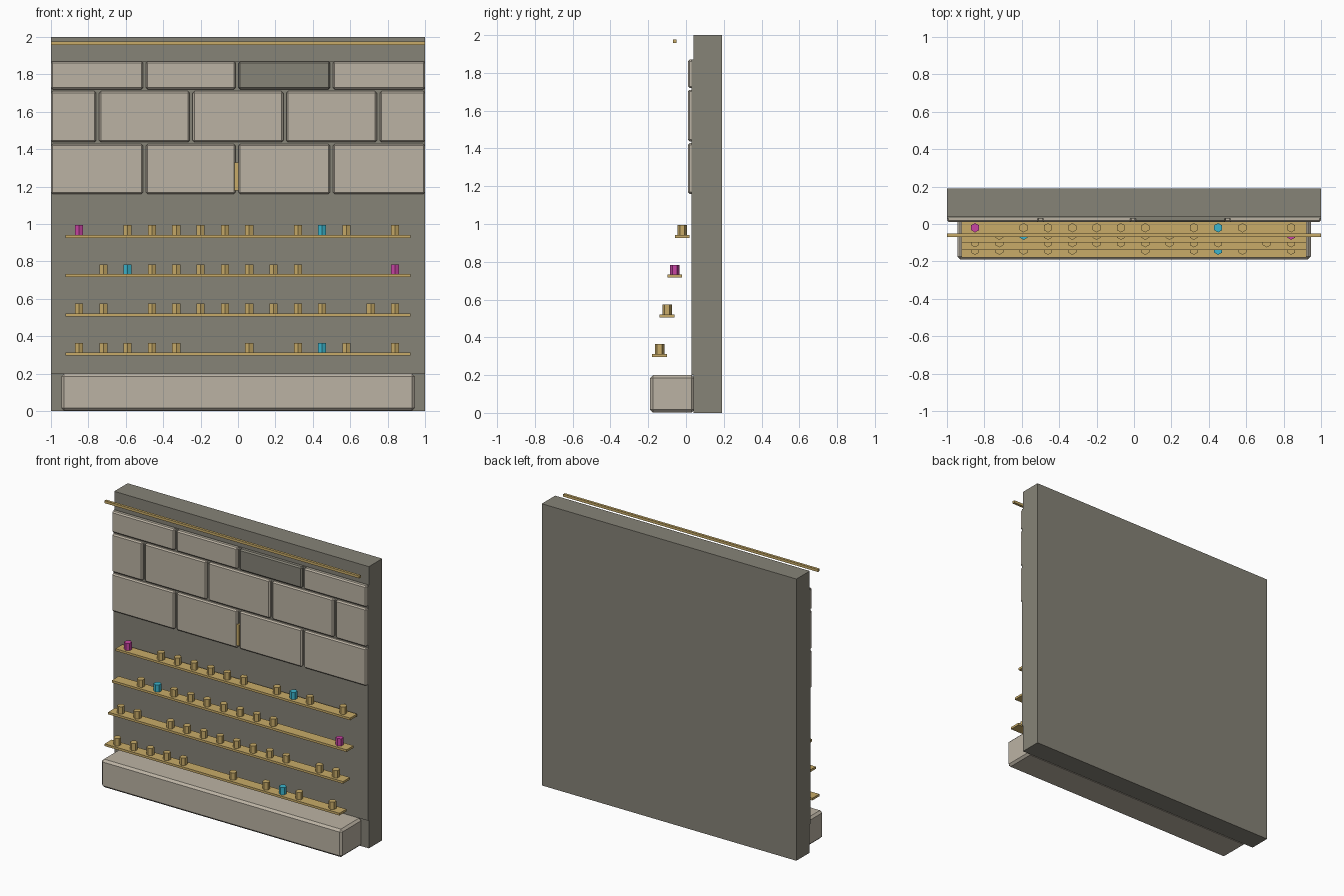
import bpy
import math

if "Cube" in bpy.data.objects:
    bpy.data.objects.remove(bpy.data.objects["Cube"])


def material(name, rgb):
    m = bpy.data.materials.new(name)
    m.diffuse_color = (*rgb, 1)
    m.use_nodes = True
    m.node_tree.nodes["Principled BSDF"].inputs["Base Color"].default_value = m.diffuse_color
    return m


MORTAR = material("dark stone", (0.24, 0.228, 0.185))
STONE = material("light stone", (0.50, 0.45, 0.37))
WOOD = material("wood", (0.58, 0.41, 0.14))
MAGENTA = material("magenta", (0.58, 0.06, 0.37))
CYAN = material("cyan", (0.045, 0.46, 0.61))


def box(name, x, y, z, mat, bevel=0):
    """Box from (min, max) ranges, with an optional chamfer."""
    bpy.ops.mesh.primitive_cube_add(size=1, location=[(a + b) / 2 for a, b in (x, y, z)])
    o = bpy.context.object
    o.name = name
    o.scale = [b - a for a, b in (x, y, z)]
    bpy.ops.object.transform_apply(location=False, rotation=False, scale=True)
    o.data.materials.append(mat)
    if bevel:
        mod = o.modifiers.new("chamfer", 'BEVEL')
        mod.width = bevel
        mod.segments = 1
    return o


def peg(name, x, y, z, mat):
    """Six-sided peg standing on a shelf, corners pointing front and back."""
    bpy.ops.mesh.primitive_cylinder_add(vertices=6, radius=0.025, depth=0.052,
                                        location=(x, y, z + 0.026))
    o = bpy.context.object
    o.name = name
    o.data.materials.append(mat)


# Wall slab, the raised panel behind the stones, and the plinth
box("wall", (-1, 1), (0.04, 0.19), (0, 2), MORTAR)
box("wall_panel", (-1, 1), (0.03, 0.045), (0.2, 1.87), MORTAR)
box("plinth", (-0.945, 0.945), (-0.19, 0.045), (0.002, 0.2), STONE, 0.015)

# Courses of chamfered stone blocks: (bottom, top, joint positions)
courses = [
    (1.16, 1.428, [-1, -0.5, -0.005, 0.5, 1]),
    (1.438, 1.71, [-1, -0.75, -0.25, 0.25, 0.75, 1]),
    (1.72, 1.87, [-1, -0.5, -0.005, 0.5, 1]),
]
for r, (z0, z1, joints) in enumerate(courses):
    for i, (a, b) in enumerate(zip(joints, joints[1:])):
        x0 = a if a == -1 else a + 0.008
        x1 = b if b == 1 else b - 0.008
        dark = r == 2 and i == 2
        box(f"stone_block_{r}_{i}", (x0, x1), (0.01, 0.04), (z0, z1),
            MORTAR if dark else STONE, 0.009)

# Thin wooden wedge in the lower middle joint, and the rail at the top
box("joint_wedge", (-0.018, 0.002), (0.011, 0.032), (1.18, 1.33), WOOD)
box("top_rail", (-1, 1), (-0.069, -0.051), (1.958, 1.976), WOOD)

# Stepped shelves with pegs: slots used, plus coloured exceptions
rows = [
    ([0, 2, 3, 4, 5, 6, 7, 9, 10, 11, 13], {0: MAGENTA, 10: CYAN}),
    ([1, 2, 3, 4, 5, 6, 7, 8, 9, 13], {2: CYAN, 13: MAGENTA}),
    ([0, 1, 3, 4, 5, 6, 7, 8, 9, 10, 12, 13], {}),
    ([0, 1, 2, 3, 4, 7, 9, 10, 11, 13], {10: CYAN}),
]
for r, (slots, special) in enumerate(rows):
    y = -0.02 - 0.04 * r
    top = 0.942 - 0.21 * r
    box(f"shelf_{r}", (-0.922, 0.922), (y - 0.039, y + 0.039), (top - 0.016, top), WOOD)
    for s in slots:
        peg(f"peg_{r}_{s}", -0.85 + 0.13 * s, y, top, special.get(s, WOOD))
